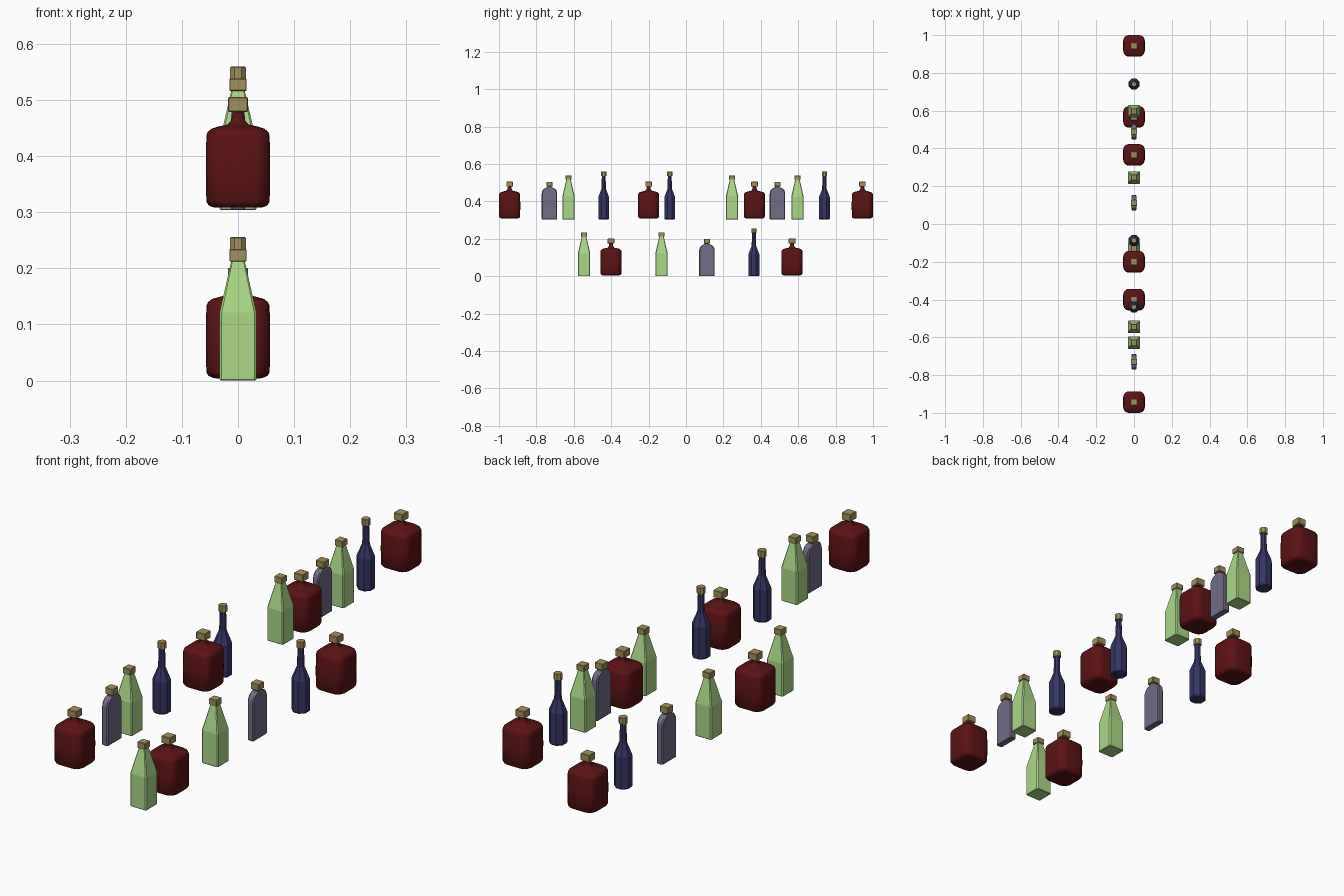
import bpy, bmesh, math

if "Cube" in bpy.data.objects:
    bpy.data.objects.remove(bpy.data.objects["Cube"])


def material(name, rgb):
    m = bpy.data.materials.new(name)
    m.diffuse_color = (*rgb, 1)
    m.use_nodes = True
    m.node_tree.nodes["Principled BSDF"].inputs["Base Color"].default_value = m.diffuse_color
    return m


RED = material("dark red glass", (0.105, 0.006, 0.007))
GREEN = material("pale green glass", (0.41, 0.69, 0.24))
PURPLE = material("grey purple glass", (0.17, 0.15, 0.245))
BLUE = material("navy glass", (0.036, 0.036, 0.135))
GOLD = material("brass cork", (0.36, 0.28, 0.105))


def section(hx, hy, r, seg):
    """Rectangle outline with rounded (seg > 1) or chamfered (seg = 1) corners."""
    pts = []
    for k, (sx, sy) in enumerate([(1, 1), (-1, 1), (-1, -1), (1, -1)]):
        for i in range(seg + 1):
            a = math.pi / 2 * (k + i / seg)
            pts.append((sx * (hx - r) + r * math.cos(a), sy * (hy - r) + r * math.sin(a)))
    return pts


def loft(name, rings, mat, seg=1, smooth=False):
    """Skin a stack of sections given as (z, half x, half y, corner radius)."""
    bm = bmesh.new()
    loops = [[bm.verts.new((x, y, z)) for x, y in section(hx, hy, r, seg)]
             for z, hx, hy, r in rings]
    n = len(loops[0])
    for a, b in zip(loops, loops[1:]):
        for i in range(n):
            j = (i + 1) % n
            bm.faces.new((a[i], a[j], b[j], b[i]))
    bm.faces.new(loops[0][::-1])
    bm.faces.new(loops[-1])
    for f in bm.faces:
        f.smooth = smooth and len(f.verts) == 4
    me = bpy.data.meshes.new(name)
    bm.to_mesh(me)
    bm.free()
    me.materials.append(mat)
    return me


def cap(name, z0, z1, h, r):
    e = 0.0015
    return loft(name, [(z0, h - e, h - e, r), (z0 + e, h, h, r),
                       (z1 - e, h, h, r), (z1, h - e, h - e, r)], GOLD)


# Squat rounded decanter: soft square belly, concave shoulder, thin neck
red_prof = [(0.004, 0.040, 0.022), (0.0055, 0.047, 0.026), (0.009, 0.053, 0.029),
            (0.015, 0.0565, 0.030), (0.07, 0.057, 0.030), (0.132, 0.0565, 0.030),
            (0.139, 0.054, 0.029), (0.145, 0.047, 0.026), (0.149, 0.034, 0.022),
            (0.152, 0.020, 0.016), (0.157, 0.014, 0.012), (0.165, 0.0105, 0.009),
            (0.178, 0.009, 0.008)]
red = loft("decanter_glass", [(z, h, h, r) for z, h, r in red_prof], RED, 5, True)

# Tall square bottle tapering to its cap
green_prof = [(0, 0.031, 0.003), (0.002, 0.033, 0.004), (0.121, 0.033, 0.004),
              (0.215, 0.0115, 0.002)]
green = loft("square_bottle_glass", [(z, h, h, r) for z, h, r in green_prof], GREEN)

# Flat flask with arched shoulders
flask_rings = [(0, 0.011, 0.040, 0.003), (0.002, 0.0125, 0.0415, 0.004),
               (0.137, 0.0125, 0.0415, 0.004)]
for i in range(1, 5):
    a = math.pi / 2 * i / 5
    flask_rings.append((0.137 + 0.033 * math.sin(a), 0.0125,
                        0.012 + 0.0295 * math.cos(a), 0.004))
flask_rings += [(0.171, 0.0115, 0.012, 0.004), (0.18, 0.0115, 0.0115, 0.004)]
purple = loft("flask_glass", flask_rings, PURPLE)

# Slim octagonal long-necked bottle
blue_prof = [(0, 0.026), (0.004, 0.029), (0.118, 0.029), (0.163, 0.012), (0.235, 0.010)]
blue = loft("octagon_bottle_glass", [(z, h, h, h * 0.586) for z, h in blue_prof], BLUE)

kinds = {
    "decanter": (red, cap("decanter_cap", 0.175, 0.201, 0.0178, 0.0015)),
    "square_bottle": (green, cap("square_bottle_cap", 0.212, 0.234, 0.0155, 0.0015)),
    "flask": (purple, cap("flask_cap", 0.176, 0.200, 0.0165, 0.003)),
    "octagon_bottle": (blue, cap("octagon_bottle_cap", 0.231, 0.2555, 0.014, 0.008)),
}

# Two shelf rows: (height, {kind: positions along y})
rows = [
    (0.0, {"decanter": (-0.401, 0.567), "square_bottle": (-0.545, -0.131),
           "flask": (0.112,), "octagon_bottle": (0.363,)}),
    (0.304, {"decanter": (-0.943, -0.200, 0.366, 0.943),
             "square_bottle": (-0.628, 0.246, 0.596),
             "flask": (-0.730, 0.489), "octagon_bottle": (-0.440, -0.087, 0.740)}),
]
for z, row in rows:
    for kind, places in row.items():
        for y in places:
            for part, me in zip(("glass", "cap"), kinds[kind]):
                ob = bpy.data.objects.new(f"{kind}_{part}", me)
                ob.location = (0, y, z)
                bpy.context.collection.objects.link(ob)
